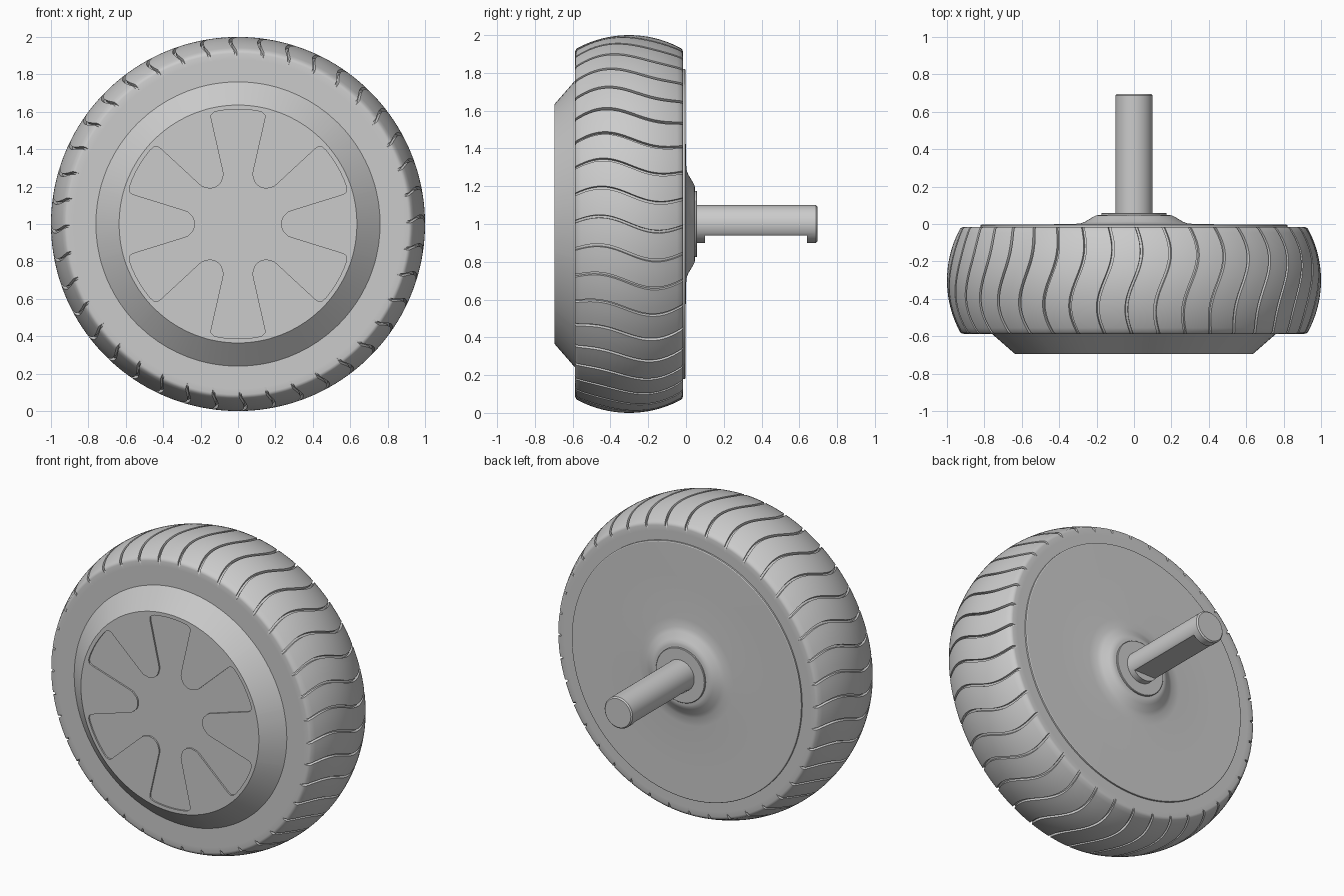
import bpy, bmesh
from math import sin, cos, pi, radians, sqrt

cube = bpy.data.objects.get("Cube")
if cube:
    bpy.data.objects.remove(cube, do_unlink=True)

grey = bpy.data.materials.new("plain grey")
grey.use_nodes = True
grey.diffuse_color = (0.6, 0.6, 0.6, 1)
grey.node_tree.nodes["Principled BSDF"].inputs["Base Color"].default_value = (0.6, 0.6, 0.6, 1)

AXLE_Z = 1.0


def loft(name, rings, loop=False):
    """Skin equal-length rings of points; cap the ends, or join last to first."""
    bm = bmesh.new()
    rows = [[bm.verts.new(p) for p in ring] for ring in rings]
    pairs = list(zip(rows, rows[1:]))
    if loop:
        pairs.append((rows[-1], rows[0]))
    n = len(rows[0])
    for a, b in pairs:
        for i in range(n):
            j = (i + 1) % n
            bm.faces.new((a[i], a[j], b[j], b[i]))
    if not loop:
        for row in (rows[0], rows[-1]):
            y = row[0].co.y
            hub = bm.verts.new((0, y, AXLE_Z))
            for i in range(n):
                bm.faces.new((hub, row[i], row[(i + 1) % n]))
    bmesh.ops.remove_doubles(bm, verts=bm.verts, dist=1e-5)
    bmesh.ops.recalc_face_normals(bm, faces=bm.faces)
    mesh = bpy.data.meshes.new(name)
    bm.to_mesh(mesh)
    bm.free()
    obj = bpy.data.objects.new(name, mesh)
    bpy.context.collection.objects.link(obj)
    mesh.materials.append(grey)
    bpy.ops.object.select_all(action="DESELECT")
    obj.select_set(True)
    bpy.context.view_layer.objects.active = obj
    bpy.ops.object.shade_smooth_by_angle(angle=radians(30))
    return obj


def polar(r, a, y):
    return (r * cos(a), y, AXLE_Z + r * sin(a))


def circle(r, y, angles):
    return [polar(r, a, y) for a in angles]


def even(n):
    return [2 * pi * i / n for i in range(n)]


# Tyre: crowned tread with wavy open grooves
GROOVES, WIDTH, DEPTH = 40, 0.016, 0.018
MID, HALF, CROWN = -0.3015, 0.2855, 0.58
columns = []                      # (angle, depth) around the wheel
for g in range(GROOVES):
    base = 2 * pi * g / GROOVES
    step = 2 * pi / GROOVES
    w = WIDTH / 2
    columns += [(base - w, 0), (base - w * 0.8, DEPTH), (base + w * 0.8, DEPTH), (base + w, 0)]
    columns += [(base + w + (step - 2 * w) * k / 4, 0) for k in (1, 2, 3)]

tread = [(0.912, -HALF), (0.92, -HALF + 0.002)]
for k in range(25):
    t = -HALF + 0.008 + (2 * HALF - 0.016) * k / 24
    tread.append((1 - CROWN + sqrt(CROWN ** 2 - t * t), t))
tread += [(0.92, HALF - 0.002), (0.912, HALF)]

rings = [circle(r, MID - HALF, [c[0] for c in columns]) for r in (0.74, 0.88)]
for r, t in tread:
    wave = -0.042 * sin(0.9 * pi * t / HALF)
    rings.append([polar(r - d, a + wave, MID + t) for a, d in columns])
rings += [circle(r, MID + HALF, [c[0] for c in columns]) for r in (0.88, 0.74)]
loft("tyre", rings, loop=True)

# Front hub cover: bevelled disc with a shallow six-armed recess
half = [(0, 0.23), (4.5, 0.233), (8.9, 0.243), (13.7, 0.275), (14.3, 0.293), (15.76, 0.582),
        (16.2, 0.6), (17.9, 0.611), (20, 0.613), (23, 0.613), (26.5, 0.613), (30, 0.613)]
sector = half + [(60 - a, r) for a, r in half[-2:0:-1]]
star = [(radians(a + 60 * k), r) for k in range(6) for a, r in sector]
angles = [a for a, r in star]
FACE, FLOOR = -0.695, -0.685
loft("hub_cover", [
    [polar(r, a, FLOOR) for a, r in star],
    [polar(r, a, FACE) for a, r in star],
    circle(0.636, FACE, angles),
    circle(0.76, -0.587, angles),
    circle(0.76, -0.5, angles),
])

# Back plate with a raised boss, flared softly at its foot
plate = [(0.82, -0.1), (0.82, -0.006), (0.815, -0.003), (0.6, -0.002), (0.34, -0.001), (0.285, 0.003),
         (0.26, 0.013), (0.22, 0.037), (0.205, 0.045), (0.19, 0.048), (0.1, 0.048)]
loft("back_plate", [circle(r, y, even(128)) for r, y in plate])

# Washer around the axle
loft("washer", [circle(r, y, even(64)) for r, y in
                [(0.175, 0.03), (0.175, 0.056), (0.172, 0.059), (0.1, 0.059)]])

# Axle with a flat milled along its underside
def flat_circle(y):
    return [(x, py, max(z, AXLE_Z - 0.06)) for x, py, z in circle(0.1, y, even(64))]


loft("axle", [circle(0.1, 0.04, even(64)), circle(0.1, 0.1, even(64)),
              flat_circle(0.1), flat_circle(0.64),
              circle(0.1, 0.64, even(64)), circle(0.1, 0.687, even(64)),
              circle(0.092, 0.695, even(64))])
